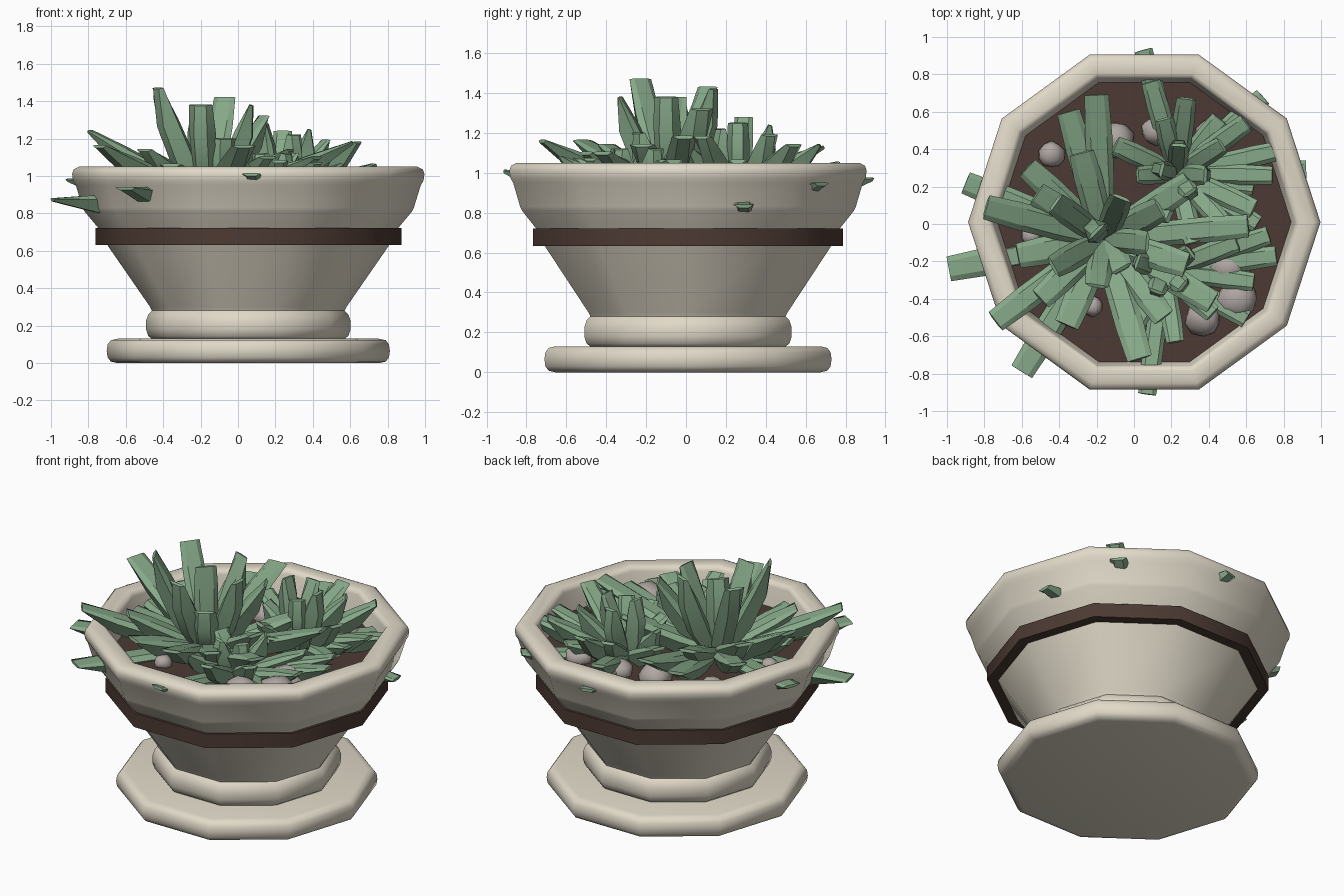
import bpy, bmesh, math, random
from mathutils import Vector

random.seed(4)
CX, CY = 0.055, 0.01   # pot axis
SIDES = 10


def material(name, rgb):
    m = bpy.data.materials.new(name)
    m.diffuse_color = (*rgb, 1)
    return m


CREAM = material("cream ceramic", (0.75, 0.695, 0.58))
BROWN = material("dark brown", (0.072, 0.042, 0.033))
GREEN = material("leaf green", (0.24, 0.395, 0.25))
STONE = material("grey stone", (0.44, 0.39, 0.37))


def finish(bm, name, mat, angle=None):
    bmesh.ops.recalc_face_normals(bm, faces=bm.faces)
    me = bpy.data.meshes.new(name)
    bm.to_mesh(me)
    bm.free()
    me.materials.append(mat)
    ob = bpy.data.objects.new(name, me)
    bpy.context.collection.objects.link(ob)
    if angle:
        bpy.ops.object.select_all(action='DESELECT')
        ob.select_set(True)
        bpy.context.view_layer.objects.active = ob
        bpy.ops.object.shade_smooth_by_angle(angle=math.radians(angle))
    return ob


def lathe(name, profile, mat, angle=None, loop=False):
    """Ten-sided turned part from (radius, z) points, capped or closed in a loop."""
    bm = bmesh.new()
    rings = []
    for r, z in profile:
        rings.append([bm.verts.new((CX + r * math.cos(math.tau * i / SIDES),
                                    CY + r * math.sin(math.tau * i / SIDES), z))
                      for i in range(SIDES)])
    pairs = list(zip(rings, rings[1:]))
    if loop:
        pairs.append((rings[-1], rings[0]))
    else:
        bm.faces.new(rings[0])
        bm.faces.new(rings[-1])
    for a, b in pairs:
        for i in range(SIDES):
            j = (i + 1) % SIDES
            bm.faces.new((a[i], a[j], b[j], b[i]))
    return finish(bm, name, mat, angle)


# Saucer, bowl with rolled foot and rim, band, soil
lathe("saucer", [(0.70, 0), (0.735, 0.008), (0.752, 0.03), (0.757, 0.065), (0.752, 0.10),
                 (0.735, 0.122), (0.70, 0.13)], CREAM, 50)
lathe("pot", [(0.51, 0.125), (0.535, 0.145), (0.547, 0.18), (0.547, 0.225), (0.535, 0.26),
              (0.515, 0.28), (0.525, 0.30), (0.76, 0.64), (0.80, 0.72), (0.875, 0.81),
              (0.885, 0.83), (0.922, 0.95), (0.937, 0.975), (0.942, 1.01), (0.934, 1.035),
              (0.905, 1.05), (0.835, 1.05), (0.815, 1.042), (0.807, 1.02),
              (0.775, 0.84)], CREAM, 50)
lathe("band", [(0.73, 0.632), (0.818, 0.632), (0.818, 0.722), (0.73, 0.722)], BROWN, 40, loop=True)
lathe("soil", [(0.77, 0.835), (0.788, 0.90)], BROWN)


def add_leaf(bm, base, tip, width):
    """Thick strap leaf: six-sided section, thinning to a blunt wide tip."""
    base, tip = Vector(base), Vector(tip)
    axis = tip - base
    side = Vector((-axis.y, axis.x, 0)).normalized()
    up = axis.cross(side).normalized()
    if up.z < 0:
        up = -up
    rings = []
    sag = 0.03 * axis.length
    for t, w, h in ((0, 0.75, 0.09), (0.35, 1.05, 0.14), (0.7, 1.1, 0.12), (1, 0.97, 0.022)):
        c = base + axis * t - up * sag * math.sin(math.pi * t)
        hw = width * w / 2
        rings.append([bm.verts.new(c + side * x * hw + up * y * h)
                      for x, y in ((-1, 0.1), (-0.5, -0.5), (0.5, -0.5),
                                   (1, 0.1), (0.6, 0.3), (-0.6, 0.3))])
    for a, b in zip(rings, rings[1:]):
        for i in range(6):
            j = (i + 1) % 6
            bm.faces.new((a[i], a[j], b[j], b[i]))
    bm.faces.new(rings[0])
    bm.faces.new(rings[-1])


def plant(name, centre, width, tips):
    bm = bmesh.new()
    for tip in tips:
        d = Vector((tip[0] - centre[0], tip[1] - centre[1], 0)).normalized() * 0.03
        add_leaf(bm, Vector(centre) + d, tip, width * random.uniform(0.95, 1.08))
    finish(bm, name, GREEN, 25)


# Large rosette: upright, spreading and low leaves
plant("large_rosette", (-0.16, -0.08, 0.90), 0.13, [
    (-0.43, -0.23, 1.47), (-0.42, 0.11, 1.43), (-0.20, -0.33, 1.38), (-0.07, 0.14, 1.42),
    (0.07, -0.10, 1.38), (-0.20, -0.04, 1.38), (-0.07, -0.24, 1.20), (0.14, 0.08, 1.32),
    (-0.79, 0.09, 1.24), (-0.74, -0.52, 1.16), (-0.20, 0.69, 1.13), (-0.35, 0.60, 1.06),
    (-0.57, 0.30, 1.06), (0.61, -0.01, 1.18), (0.42, -0.42, 1.10), (0.03, -0.72, 1.16),
    (-0.36, -0.54, 1.06), (0.30, 0.22, 1.12), (-0.62, -0.17, 1.04), (0.16, -0.50, 1.10),
    (-0.50, -0.40, 1.14), (-0.52, 0.16, 1.12), (0.28, -0.22, 1.14), (-0.28, 0.38, 1.10),
    (-0.99, -0.24, 0.875), (-0.90, 0.22, 0.98), (-0.60, -0.79, 0.935)])

# Middle rosette at the back right
plant("middle_rosette", (0.23, 0.27, 0.90), 0.1, [
    (0.38, 0.26, 1.25), (0.24, 0.42, 1.24), (0.30, 0.17, 1.22), (0.47, 0.42, 1.19),
    (0.15, 0.29, 1.28), (0.28, 0.67, 1.14), (0.60, 0.54, 1.14), (0.81, 0.40, 1.04),
    (0.74, 0.26, 1.06), (0.64, 0.08, 1.18), (0.32, -0.10, 1.08), (0.09, 0.76, 1.05),
    (-0.10, 0.42, 1.08), (0.48, 0.00, 1.12), (0.05, 0.93, 0.97), (0.69, 0.68, 0.945),
    (0.92, 0.29, 0.835), (0.64, 0.20, 1.00), (0.14, 0.02, 1.08), (0.46, 0.56, 1.02),
    (0.02, 0.26, 1.10), (0.66, 0.00, 1.02), (0.16, 0.56, 1.10)])

# Low rosette at the front right
plant("low_rosette", (0.16, -0.25, 0.88), 0.1, [
    (0.22, -0.63, 1.08), (0.00, -0.55, 1.08), (0.42, -0.48, 1.07), (0.64, -0.31, 1.02),
    (0.76, -0.17, 1.04), (0.30, -0.15, 1.12), (0.12, -0.36, 1.12), (0.26, -0.33, 1.12),
    (0.02, -0.20, 1.10), (0.60, -0.51, 0.98), (0.07, -0.91, 1.01), (0.55, -0.10, 1.06),
    (-0.10, -0.42, 1.02), (0.72, -0.06, 1.06)])

# Lumpy pebbles half sunk in the soil
bm = bmesh.new()
for x, y, r in ((0.51, -0.23, 0.115), (0.55, -0.40, 0.115), (0.37, -0.50, 0.10),
                (-0.22, -0.44, 0.055), (-0.10, 0.45, 0.10), (-0.44, 0.37, 0.07),
                (0.42, 0.48, 0.09), (0.12, 0.50, 0.08), (-0.55, -0.06, 0.05)):
    vs = bmesh.ops.create_icosphere(bm, subdivisions=2, radius=r)["verts"]
    for v in vs:
        v.co *= random.uniform(0.88, 1.08)
        v.co.z *= 0.85
        v.co += Vector((x, y, 0.915))
finish(bm, "pebbles", STONE, 60)
